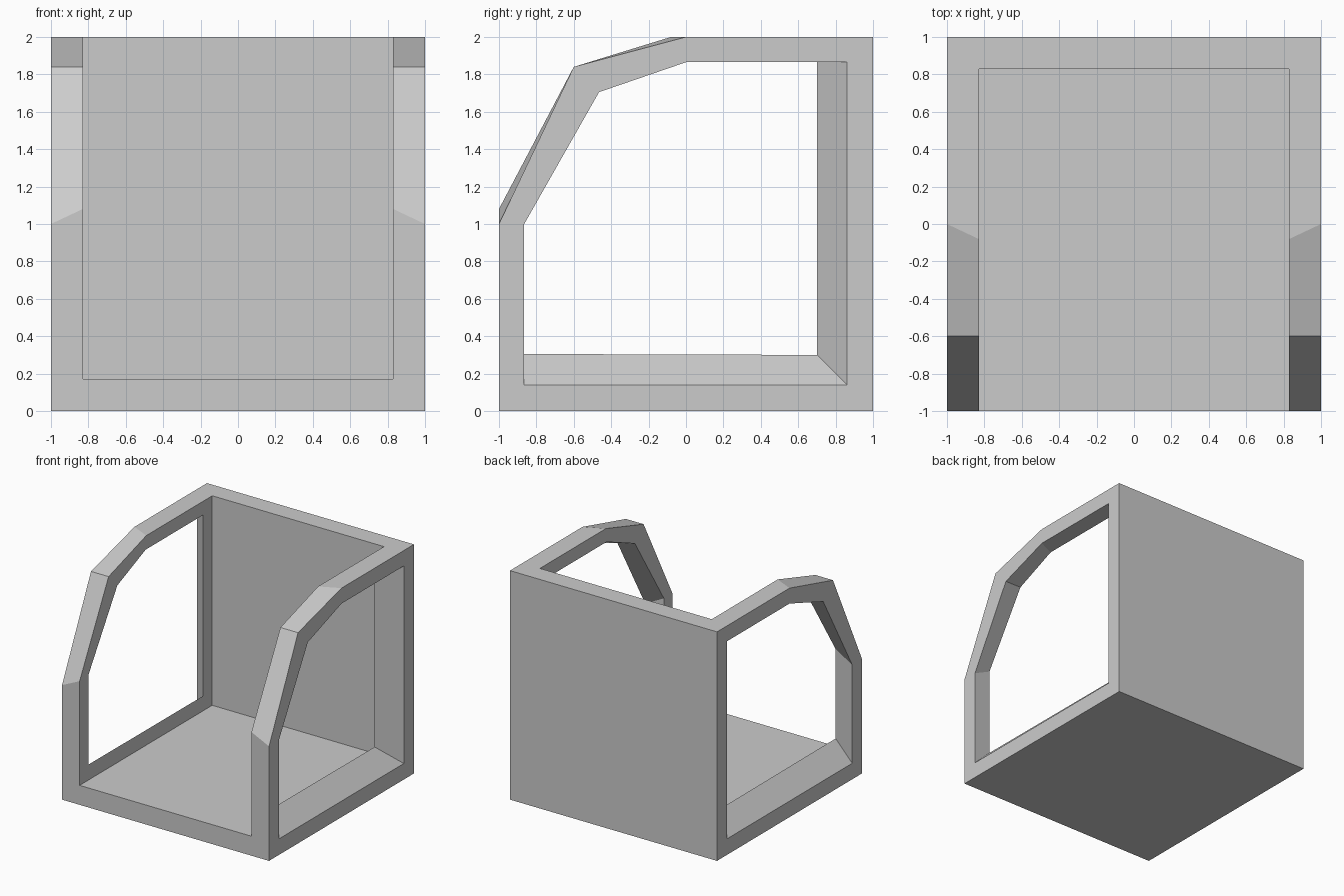
import bpy, bmesh

if "Cube" in bpy.data.objects:
    bpy.data.objects.remove(bpy.data.objects["Cube"])

OUT, INN = 1.0, 0.83      # outer and inner x of the side walls
T = 0.17                  # wall thickness


def loft(name, loops):
    """Skin a chain of closed (x, [(y, z), ...]) loops, ends left open."""
    bm = bmesh.new()
    rings = [[bm.verts.new((x, y, z)) for y, z in pts] for x, pts in loops]
    for a, b in zip(rings, rings[1:]):
        n = len(a)
        for i in range(n):
            j = (i + 1) % n
            bm.faces.new((b[i], b[j], a[j], a[i]))
    bmesh.ops.remove_doubles(bm, verts=bm.verts, dist=1e-4)
    me = bpy.data.meshes.new(name)
    bm.to_mesh(me)
    bm.free()
    ob = bpy.data.objects.new(name, me)
    bpy.context.collection.objects.link(ob)
    return ob


# Floor and back wall: one L profile running between the side frames
tub = [(-1, 0), (1, 0), (1, 2), (1 - T, 2), (1 - T, T), (-1, T)]
loft("floor_and_back_wall", [(INN, tub), (-INN, tub)])

# Side frames: chamfered outline with a window whose sill and rear jamb slope inwards
rim_out = [(-1, 0), (1, 0), (1, 2), (0, 2), (-0.6, 1.84), (-1, 1)]
rim_in = [(-1, 0), (1, 0), (1, 2), (-0.08, 2), (-0.6, 1.84), (-1, 1.08)]
wall_in = [(-1, T), (1 - T, T), (1 - T, 2)] + rim_in[3:]
hole_out = [(-0.865, 0.14), (0.86, 0.14), (0.86, 1.865),
            (0, 1.865), (-0.465, 1.705), (-0.865, 1.0)]
hole_in = [(-0.88, 0.305), (0.70, 0.30), (0.70, 1.88),
           (-0.09, 1.88), (-0.48, 1.717), (-0.88, 1.085)]
frames = loft("side_frames", [(INN, wall_in), (INN, hole_in), (OUT, hole_out),
                              (OUT, rim_out), (INN, rim_in)])
mirror = frames.modifiers.new("mirror", 'MIRROR')
mirror.use_axis = (True, False, False)
mirror.use_mirror_merge = False
